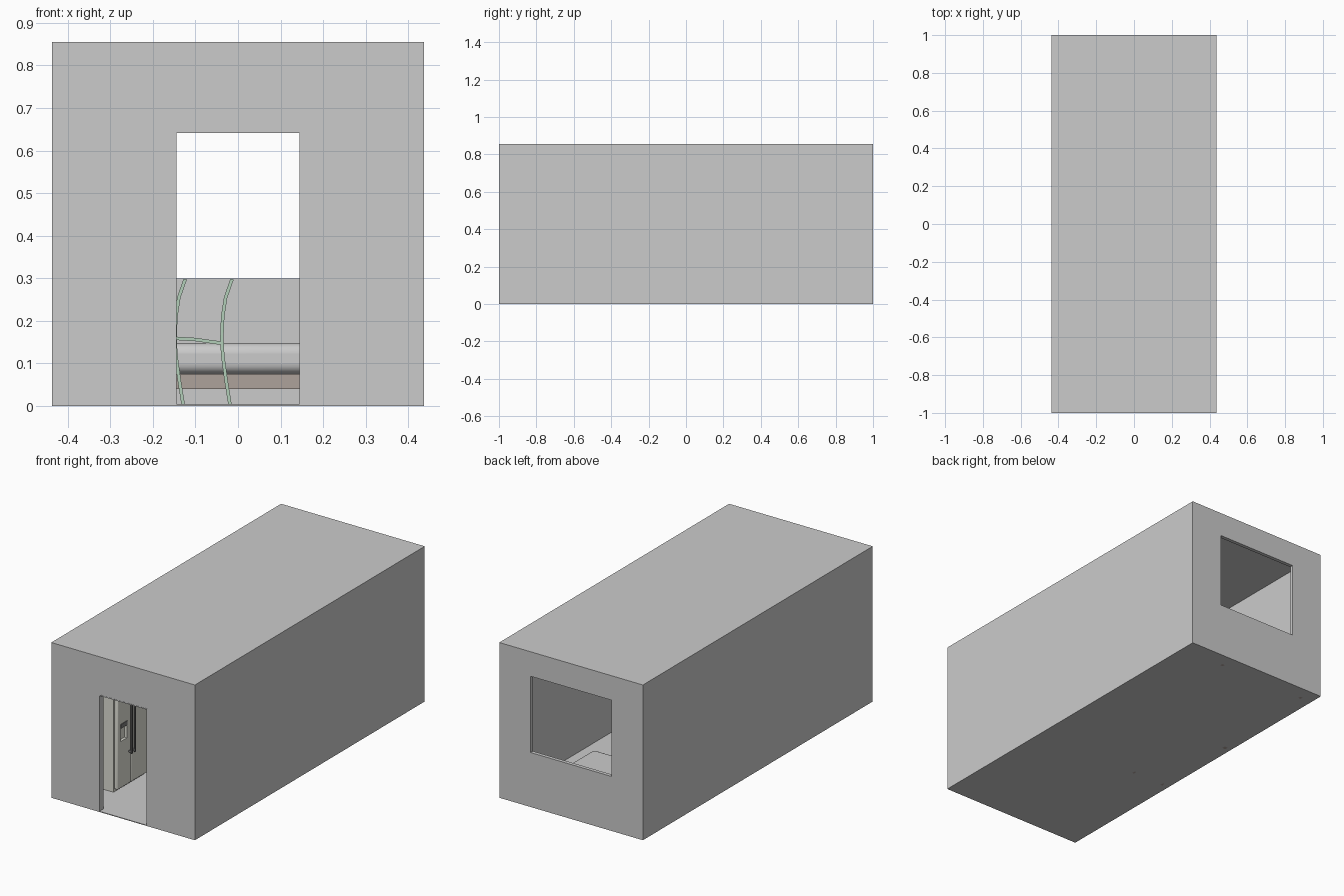
import bpy, math
from mathutils import Vector

if "Cube" in bpy.data.objects:
    bpy.data.objects.remove(bpy.data.objects["Cube"])


def mat(name, rgb):
    m = bpy.data.materials.new(name)
    m.diffuse_color = (*rgb, 1)
    m.use_nodes = True
    m.node_tree.nodes["Principled BSDF"].inputs["Base Color"].default_value = m.diffuse_color
    return m


def box(name, x, y, z, material=None, bevel=0, segments=3):
    """Box from (min, max) ranges, optionally with rounded edges."""
    bpy.ops.mesh.primitive_cube_add(size=1)
    o = bpy.context.object
    o.name = name
    for v in o.data.vertices:
        v.co = Vector([r[0] + (c + 0.5) * (r[1] - r[0]) for r, c in zip((x, y, z), v.co)])
    if material:
        o.data.materials.append(material)
    if bevel:
        b = o.modifiers.new("round", 'BEVEL')
        b.width, b.segments = bevel, segments
        bpy.ops.object.shade_smooth_by_angle()
    return o


def cut(target, cutter):
    m = target.modifiers.new("cut", 'BOOLEAN')
    m.operation, m.object, m.solver = 'DIFFERENCE', cutter, 'EXACT'
    cutter.hide_render = True
    cutter.hide_viewport = True
    cutter.display_type = 'WIRE'


def strip(name, profile, y, thickness, material):
    """Thin bent sheet: an x-z profile line drawn out across y."""
    n = len(profile)
    verts = [(px, yy, pz) for yy in y for px, pz in profile]
    faces = [(i, i + 1, n + i + 1, n + i) for i in range(n - 1)]
    me = bpy.data.meshes.new(name)
    me.from_pydata(verts, [], faces)
    me.materials.append(material)
    o = bpy.data.objects.new(name, me)
    bpy.context.collection.objects.link(o)
    s = o.modifiers.new("thickness", 'SOLIDIFY')
    s.thickness, s.offset = thickness, 0
    return o


brown = mat("wood", (0.42, 0.36, 0.33))
green = mat("chair_green", (0.45, 0.62, 0.48))
cream = mat("fridge_cream", (0.75, 0.75, 0.68))
dark = mat("dark_trim", (0.2, 0.2, 0.2))

# Room shell: hollow box with door opening in front and window at the back
room = box("room_shell", (-0.4375, 0.4375), (-1, 1), (0, 0.855))
cut(room, box("room_cavity", (-0.4175, 0.4175), (-0.98, 0.98), (0.004, 0.845)))
cut(room, box("door_opening", (-0.148, 0.148), (-1.1, -0.9), (0.004, 0.645)))
cut(room, box("window_opening", (-0.246, 0.246), (0.9, 1.1), (0.30, 0.72)))

# Door frame
for sx in (-1, 1):
    box("door_jamb", sorted((sx * 0.149, sx * 0.144)), (-1.001, -0.965), (0.001, 0.646))
box("door_head", (-0.144, 0.144), (-1.001, -0.965), (0.641, 0.646))

# Bed across the back of the room
box("bed_base", (-0.405, 0.205), (0.513, 0.96), (0.04, 0.075), brown)
box("mattress", (-0.405, 0.205), (0.513, 0.96), (0.075, 0.148), None, 0.025, 5)
for x in (-0.365, 0.167):
    for y in (0.552, 0.92):
        box("bed_leg", (x - 0.008, x + 0.008), (y - 0.008, y + 0.008), (0, 0.04), brown)

# Table along the left wall
box("table_top", (-0.415, -0.18), (-0.26, 0.29), (0.245, 0.26), brown)
for x in (-0.40, -0.197):
    for y in (-0.238, 0.265):
        box("table_leg", (x - 0.01, x + 0.01), (y - 0.01, y + 0.01), (0, 0.245), brown)

# Two chairs facing the table, backs towards the room
back_line = [(-0.019, 0.004), (-0.028, 0.06), (-0.036, 0.12), (-0.038, 0.16),
             (-0.036, 0.21), (-0.029, 0.255), (-0.014, 0.298)]
front_line = [(-0.185, 0.004), (-0.178, 0.08), (-0.172, 0.158)]
seat_line = [(-0.185, 0.162), (-0.15, 0.159), (-0.10, 0.156), (-0.036, 0.147)]
for dx, yc in ((0, -0.10), (-0.11, 0.13)):
    def moved(line):
        return [(x + dx, z) for x, z in line]
    for side in (-1, 1):
        ys = (yc + side * 0.068 - 0.005, yc + side * 0.068 + 0.005)
        strip("chair_back_leg", moved(back_line), ys, 0.008, green)
        strip("chair_front_leg", moved(front_line), ys, 0.008, green)
    strip("chair_seat", moved(seat_line), (yc - 0.073, yc + 0.073), 0.008, green)
    strip("chair_backrest", moved(back_line[4:]), (yc - 0.068, yc + 0.068), 0.006, green)

# Fridge against the left wall, doors facing the room
box("fridge_body", (-0.415, -0.215), (-0.776, -0.50), (0.001, 0.62), cream)
freezer_door = box("freezer_door", (-0.212, -0.19), (-0.776, -0.661), (0.022, 0.62), cream, 0.006)
box("fridge_door", (-0.212, -0.19), (-0.657, -0.50), (0.022, 0.62), cream, 0.006)
cut(freezer_door, box("dispenser_recess", (-0.204, -0.18), (-0.75, -0.695), (0.28, 0.35)))
box("dispenser_panel", (-0.192, -0.187), (-0.75, -0.695), (0.352, 0.375), dark)
for y in (-0.676, -0.648):
    box("fridge_handle", (-0.178, -0.17), (y - 0.005, y + 0.005), (0.19, 0.49), dark, 0.002)
    for z in (0.20, 0.475):
        box("handle_mount", (-0.192, -0.174), (y - 0.004, y + 0.004), (z - 0.005, z + 0.005), dark)
